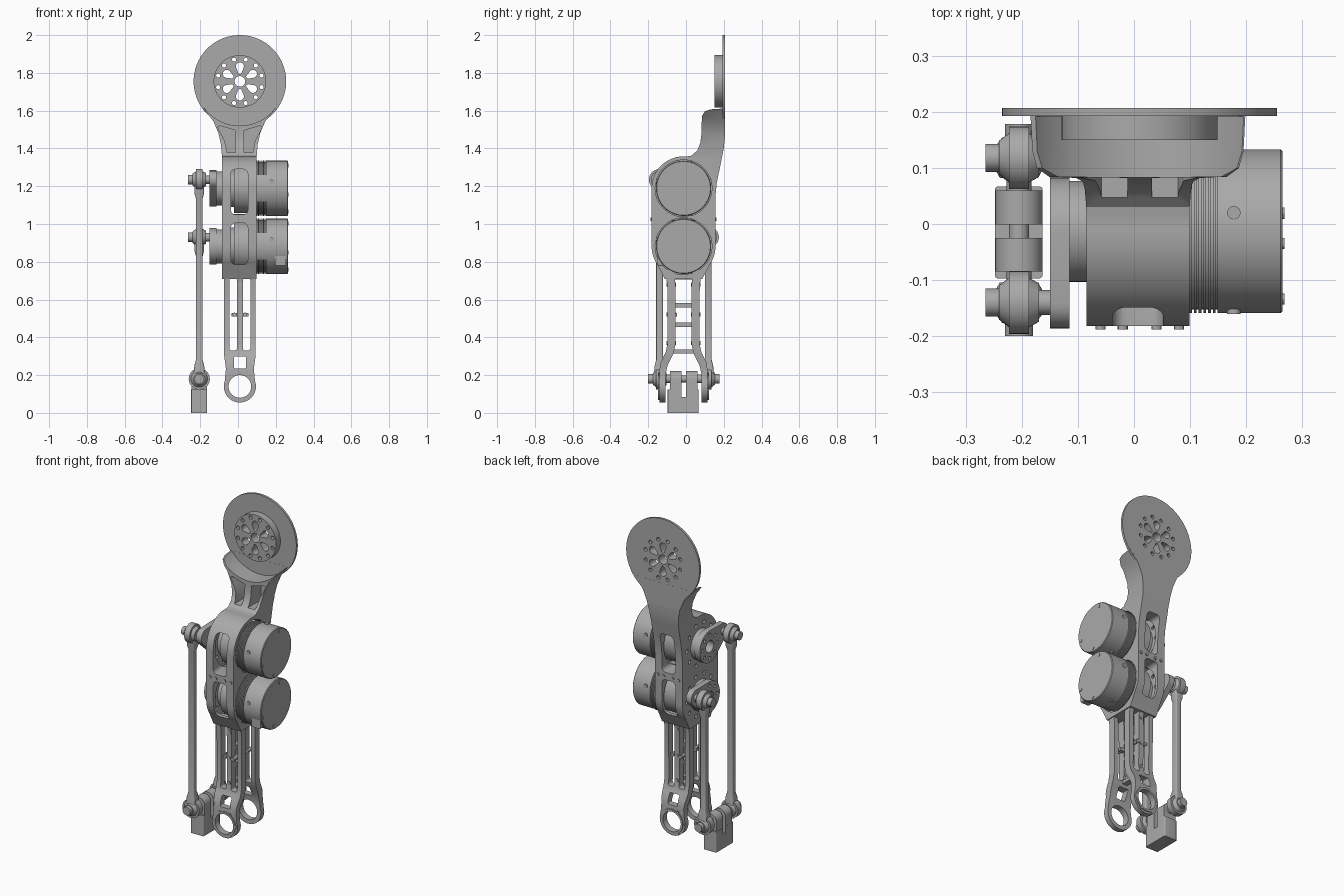
import bpy, bmesh
from math import sin, cos, pi, radians, acos, atan2, hypot

cube = bpy.data.objects.get("Cube")
if cube:
    bpy.data.objects.remove(cube)

GREY = (0.4, 0.4, 0.4, 1)
metal = bpy.data.materials.new("grey metal")
metal.use_nodes = True
metal.diffuse_color = GREY
metal.node_tree.nodes["Principled BSDF"].inputs["Base Color"].default_value = GREY
parts = []


# Joins matching cross-sections (position, points) along an axis
def stack(name, axis, sections):
    place = {"x": lambda t, u, v: (t, u, v), "y": lambda t, u, v: (u, t, v),
             "z": lambda t, u, v: (u, v, t)}[axis]
    bm = bmesh.new()
    rings = [[bm.verts.new(place(t, u, v)) for u, v in pts] for t, pts in sections]
    for a, b in zip(rings, rings[1:]):
        for i in range(len(a)):
            j = (i + 1) % len(a)
            bm.faces.new((a[i], a[j], b[j], b[i]))
    bm.faces.new(rings[0])
    bm.faces.new(rings[-1])
    bmesh.ops.recalc_face_normals(bm, faces=bm.faces)
    mesh = bpy.data.meshes.new(name)
    bm.to_mesh(mesh)
    bm.free()
    mesh.materials.append(metal)
    ob = bpy.data.objects.new(name, mesh)
    bpy.context.collection.objects.link(ob)
    parts.append(ob)
    return ob


def prism(name, axis, pts, a, b):
    return stack(name, axis, [(a, pts), (b, pts)])


def arc(c, r, a0, a1, n=24):
    angles = [radians(a0 + (a1 - a0) * i / n) for i in range(n + 1)]
    return [(c[0] + r * cos(a), c[1] + r * sin(a)) for a in angles]


def circle(c, r, n=32):
    return arc(c, r, 0, 360, n)[:-1]


def lathe(name, axis, c, profile, n=48):
    return stack(name, axis, [(t, circle(c, r, n)) for t, r in profile])


def rod(name, axis, c, r, a, b, n=32):
    return prism(name, axis, circle(c, r, n), a, b)


def rect(u0, u1, v0, v1, r=0.0):
    if not r:
        return [(u0, v0), (u1, v0), (u1, v1), (u0, v1)]
    corners = [(u1 - r, v1 - r), (u0 + r, v1 - r), (u0 + r, v0 + r), (u1 - r, v0 + r)]
    return [p for i, c in enumerate(corners) for p in arc(c, r, 90 * i, 90 * i + 90, 5)]


# Outline wrapped around two circles
def link(c1, r1, c2, r2):
    dx, dy = c2[0] - c1[0], c2[1] - c1[1]
    th = atan2(dy, dx) * 180 / pi
    ph = acos((r1 - r2) / hypot(dx, dy)) * 180 / pi
    return arc(c1, r1, th + ph, th + 360 - ph) + arc(c2, r2, th - ph, th + ph, 12)


def mirrored(pts, m):
    return pts + [(2 * m - u, v) for u, v in reversed(pts)]


def combine(targets, cutters, op="DIFFERENCE"):
    for ob in targets:
        for c in cutters:
            mod = ob.modifiers.new("cut", "BOOLEAN")
            mod.operation, mod.solver, mod.object = op, "EXACT", c
            with bpy.context.temp_override(object=ob, active_object=ob):
                bpy.ops.object.modifier_apply(modifier=mod.name)
    for c in cutters:
        parts.remove(c)
        bpy.data.objects.remove(c)


CX, CY = 0.01, -0.013
UP, LOW = 1.189, 0.882
HUB = (CX, 1.755)

# Housing: side outline crossed with the front outline
side = arc((CY, UP), 0.169, 180, 85)
side += [(0.03, 1.362), (0.06, 1.39), (0.076, 1.43), (0.082, 1.48), (0.084, 1.57),
         (0.1, 1.597), (0.13, 1.607), (0.207, 1.612), (0.207, 1.47), (0.2, 1.4),
         (0.18, 1.3), (0.163, 1.22), (0.156, 1.15)]
side += arc((CY, LOW), 0.169, 0, -35, 8) + [(CY + 0.1, 0.71), (CY - 0.1, 0.71)]
side += arc((CY, LOW), 0.169, -145, -180, 8)
housing = prism("housing", "x", side, -0.4, 0.4)
half = [(0.099, 0.6), (0.099, 1.36), (0.104, 1.42), (0.117, 1.48), (0.145, 1.545), (0.2, 1.613)]
combine([housing], [prism("front_outline", "y", mirrored(half, 0.007), -0.5, 0.5)], "INTERSECT")
cutters = [rod("disc_clearance", "y", HUB, 0.235, -0.5, 0.192, 64)]
for s in (-1, 1):
    pocket = [(0.022, 1.378), (0.068, 1.378), (0.08, 1.44), (0.118, 1.512), (0.105, 1.52), (0.022, 1.495)]
    cutters.append(prism("neck_pocket", "y", [(CX + s * u, v) for u, v in pocket], -0.2, 0.175))
for z in (UP, LOW):
    cutters.append(rod("motor_bore", "x", (CY, z), 0.15, -0.06, 0.4, 64))
    for i in range(10):
        a = 2 * pi * i / 10
        cutters.append(rod("vent", "x", (CY + 0.125 * cos(a), z + 0.125 * sin(a)), 0.012, -0.2, 0, 12))
for z0, z1 in ((1.05, 1.29), (0.785, 1.005)):
    for y0, y1 in ((-0.4, -0.05), (0.05, 0.4)):
        cutters.append(prism("window", "y", rect(-0.038, 0.052, z0, z1, 0.025), y0, y1))
combine([housing], cutters)

# Seam bolts on the housing
for i, x in enumerate((-0.06, -0.02, 0.04, 0.08)):
    rod(f"seam_bolt_{i}", "y", (x, 1.025), 0.009, -0.188, 0.162, 12)

# Mounting disc and hub with bolt holes and spokes
disc = rod("mounting_disc", "y", HUB, 0.245, 0.1925, 0.2065, 96)
hub = rod("mounting_hub", "y", HUB, 0.139, 0.15, 0.1925, 64)


def polar(r, a):
    return (HUB[0] + r * cos(a), HUB[1] + r * sin(a))


cutters = [rod("hub_bore", "y", HUB, 0.028, 0.1, 0.3)]
for i in range(12):
    cutters.append(rod("bolt_hole", "y", polar(0.119, pi * (i + 0.5) / 6), 0.011, 0.1, 0.3, 12))
for i in range(6):
    a = pi * (i + 0.5) / 3
    cutters.append(prism("spoke_gap", "y", link(polar(0.08, a), 0.021, polar(0.05, a), 0.01), 0.1, 0.3))
combine([disc, hub], cutters)

# Motors, with cooling grooves, cranks and upper rod ends
EYE = [(-0.062, 0.022), (-0.036, 0.022), (-0.036, 0.034), (-0.018, 0.044), (-0.018, 0.056),
       (0.018, 0.056), (0.018, 0.044), (0.036, 0.03), (0.036, 0.025), (0.06, 0.025)]
RX = -0.205
for label, z, ry, rz in (("upper", UP, -0.14, 1.235), ("lower", LOW, 0.118, 0.93)):
    profile = [(-0.058, 0.1), (-0.02, 0.1), (-0.02, 0.132), (0.097, 0.132)]
    for i in range(6):
        x = 0.098 + i * 0.0085
        profile += [(x, 0.139), (x, 0.146), (x + 0.005, 0.146), (x + 0.005, 0.139)]
    profile += [(0.149, 0.139), (0.149, 0.146), (0.261, 0.146), (0.265, 0.142)]
    lathe(f"{label}_motor", "x", (CY, z), profile, 72)
    for i, a in enumerate((75, 195, 260)):
        p = arc((CY, z), 0.125, a, a, 1)[0]
        rod(f"{label}_motor_screw_{i}", "x", p, 0.01, 0.25, 0.268, 12)
    rod(f"{label}_motor_side_screw", "y", (0.178, z + 0.035), 0.012, CY - 0.147, CY + 0.147, 16)
    rod(f"{label}_motor_top_screw", "z", (0.178, 0.02), 0.012, z - 0.147, z + 0.147, 16)

    crank = prism(f"{label}_crank", "x", link((CY, z), 0.096, (ry, rz), 0.046), -0.15, -0.115)
    flange = rod(f"{label}_crank_flange", "x", (CY, z), 0.09, -0.116, -0.075, 48)
    holes = [rod("crank_bore", "x", (CY, z), 0.036, -0.3, -0.09)]
    for i in range(8):
        p = arc((CY, z), 0.07, 45 * i, 45 * i, 1)[0]
        holes.append(rod("crank_hole", "x", p, 0.01, -0.3, -0.09, 12))
    combine([crank, flange], holes)

    # Push rod and its two ball joints
    lathe(f"{label}_rod_top_joint", "x", (ry, rz), [(RX - t, r) for t, r in EYE], 32)
    s = 1 if ry > 0 else -1
    lathe(f"{label}_rod_bottom_joint", "y", (RX, 0.18), [(ry + s * t, r) for t, r in EYE], 32)
    stack(f"{label}_push_rod", "z", [
        (t, rect(RX - w, RX + w, ry - w, ry + w, w * 0.4))
        for t, w in ((0.2, 0.03), (0.25, 0.026), (0.28, 0.018), (rz - 0.1, 0.018),
                     (rz - 0.07, 0.026), (rz - 0.02, 0.026))])

prism("lower_motor_connector", "y", rect(0.195, 0.255, 0.78, 0.845, 0.006), -0.15, -0.05)

# Leg: two slotted plates that spread into ring-ended fork arms
plate = [(0.1, 0.76), (0.086, 0.68), (0.084, 0.37), (0.095, 0.32), (0.122, 0.265), (0.128, 0.22),
         (0.128, 0.04), (0.096, 0.04), (0.096, 0.2), (0.085, 0.25), (0.055, 0.31),
         (0.043, 0.36), (0.043, 0.68), (0.05, 0.76)]
outline = [(0.083, 0.77), (0.083, 0.3), (0.074, 0.235), (0.078, 0.19)]
outline = [(CX + u, v) for u, v in outline] + arc((CX, 0.14), 0.085, 20, -90, 16)[:-1]
for label, s in (("front", -1), ("back", 1)):
    leg = prism(f"{label}_leg_plate", "x", [(CY + s * u, v) for u, v in plate], -0.2, 0.2)
    combine([leg], [prism("leg_outline", "y", mirrored(outline, CX), -0.4, 0.4)], "INTERSECT")
    combine([leg], [rod("ring_bore", "y", (CX, 0.14), 0.06, -0.4, 0.4, 48),
                    prism("square_hole", "y", rect(-0.022, 0.042, 0.235, 0.298, 0.006), -0.4, 0.4),
                    prism("left_slot", "y", rect(-0.045, -0.006, 0.33, 0.715, 0.012), -0.4, 0.4),
                    prism("right_slot", "y", rect(0.026, 0.065, 0.33, 0.715, 0.012), -0.4, 0.4)])
    ya = CY + s * 0.12
    bearing = rod(f"{label}_ring_collar", "y", (CX, 0.14), 0.073, ya, ya + s * 0.014, 48)
    combine([bearing], [rod("collar_bore", "y", (CX, 0.14), 0.06, -0.4, 0.4, 48)])
    for i in range(6):
        p = arc((CX, 0.14), 0.073, 60 * i, 60 * i, 1)[0]
        rod(f"{label}_ring_bolt_{i}", "y", p, 0.008, ya, ya + s * 0.012, 10)
    for i, (x, z) in enumerate(((CX, 0.37), (-0.018, 0.52), (CX, 0.52), (0.038, 0.52), (CX, 0.68))):
        rod(f"{label}_leg_bolt_{i}", "y", (x, z), 0.011, CY + s * 0.04, CY + s * 0.09, 12)

# Rungs joining the leg plates
for i, (z0, z1) in enumerate(((0.315, 0.335), (0.455, 0.478), (0.558, 0.582), (0.705, 0.73))):
    prism(f"leg_rung_{i}", "z", rect(-0.006, 0.026, CY - 0.06, CY + 0.06), z0, z1)
prism("leg_cross_brace", "z", rect(-0.035, 0.055, CY - 0.055, CY - 0.035), 0.51, 0.53)

# Foot block with a split lug around the pivot pin
lug = arc((RX, 0.18), 0.042, 0, 180) + [(-0.247, 0.01), (-0.163, 0.01)]
foot_lug = prism("foot_lug", "y", lug, -0.085, 0.06)
foot = prism("foot_block", "z", rect(-0.248, -0.163, -0.097, 0.067, 0.006), 0, 0.125)
combine([foot_lug, foot], [prism("lug_slot", "x", rect(CY - 0.012, CY + 0.012, 0.085, 0.3), -0.4, 0)])
rod("foot_pivot_pin", "y", (RX, 0.18), 0.018, -0.19, 0.168)

# Smooth round surfaces, keep edges sharp
bpy.ops.object.select_all(action="DESELECT")
for ob in parts:
    ob.select_set(True)
bpy.context.view_layer.objects.active = parts[0]
bpy.ops.object.shade_smooth_by_angle(angle=radians(30))
